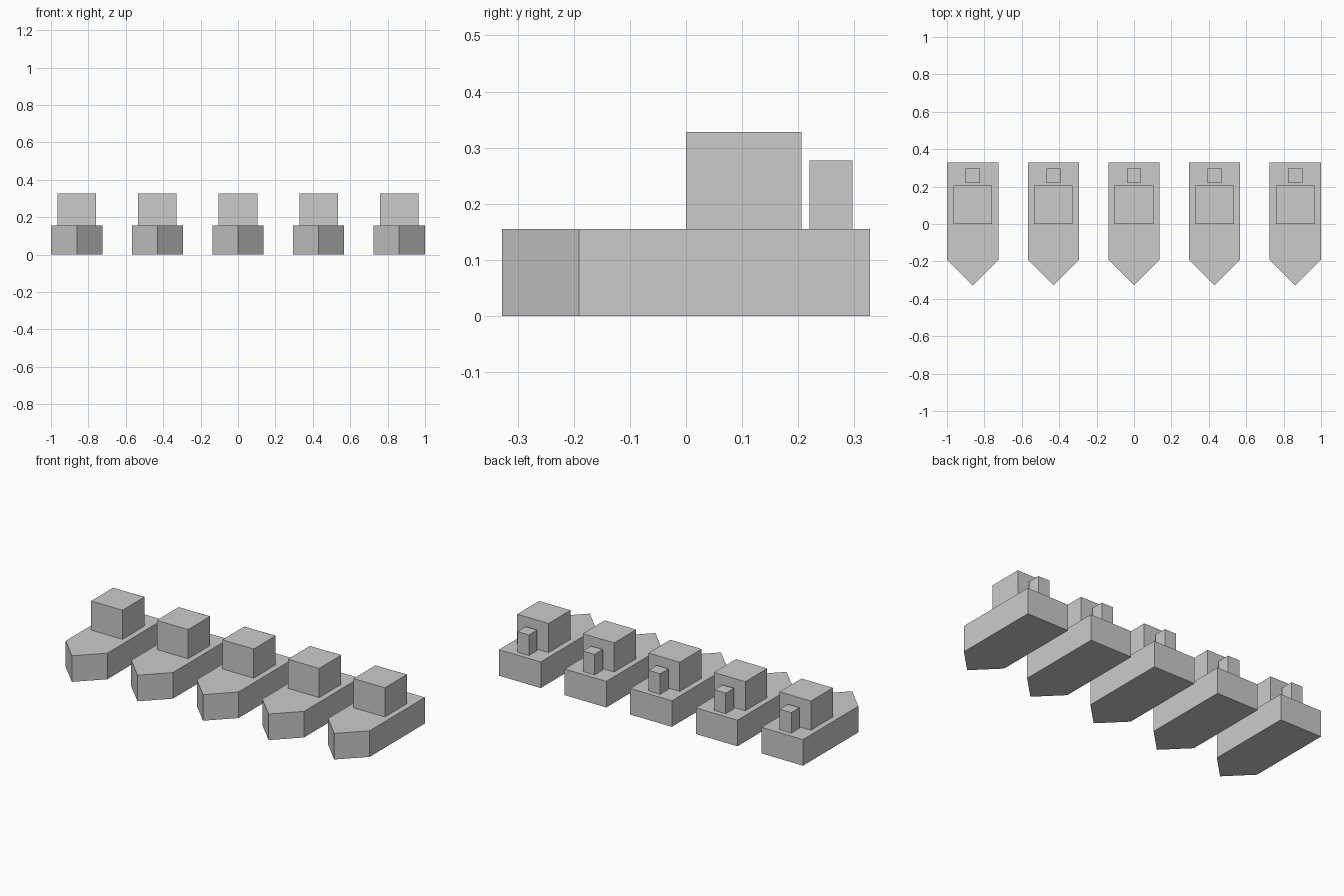
import bpy
import bmesh

if "Cube" in bpy.data.objects:
    bpy.data.objects.remove(bpy.data.objects["Cube"], do_unlink=True)

# Single plain colour
grey = bpy.data.materials.new("light_grey")
grey.use_nodes = True
colour = (0.6, 0.6, 0.6, 1)
grey.diffuse_color = colour
grey.node_tree.nodes["Principled BSDF"].inputs["Base Color"].default_value = colour

BOATS = 5
SPACING = 0.431
HALF_WIDTH = 0.137
HALF_LENGTH = 0.328
DECK = 0.155


def prism(name, outline, x, bottom, top):
    """Extrude a flat outline upwards from bottom to top."""
    bm = bmesh.new()
    base = bm.faces.new([bm.verts.new((px, py, bottom)) for px, py in outline])
    result = bmesh.ops.extrude_face_region(bm, geom=[base], use_keep_orig=True)
    raised = [v for v in result["geom"] if isinstance(v, bmesh.types.BMVert)]
    bmesh.ops.translate(bm, verts=raised, vec=(0, 0, top - bottom))
    bmesh.ops.recalc_face_normals(bm, faces=bm.faces)
    mesh = bpy.data.meshes.new(name)
    bm.to_mesh(mesh)
    bm.free()
    mesh.materials.append(grey)
    obj = bpy.data.objects.new(name, mesh)
    obj.location.x = x
    bpy.context.collection.objects.link(obj)


def rectangle(half_width, front, back):
    return [(-half_width, front), (half_width, front),
            (half_width, back), (-half_width, back)]


# Hull outline with a pointed bow at the front
hull = [(0, -HALF_LENGTH)] + [(HALF_WIDTH, -0.191), (HALF_WIDTH, HALF_LENGTH),
                              (-HALF_WIDTH, HALF_LENGTH), (-HALF_WIDTH, -0.191)]

# Row of identical boats
for i in range(BOATS):
    x = (i - (BOATS - 1) / 2) * SPACING
    prism(f"hull_{i + 1}", hull, x, 0, DECK)
    prism(f"cabin_{i + 1}", rectangle(0.103, 0, 0.206), x, DECK, 0.328)
    prism(f"funnel_{i + 1}", rectangle(0.038, 0.22, 0.297), x, DECK, 0.277)
